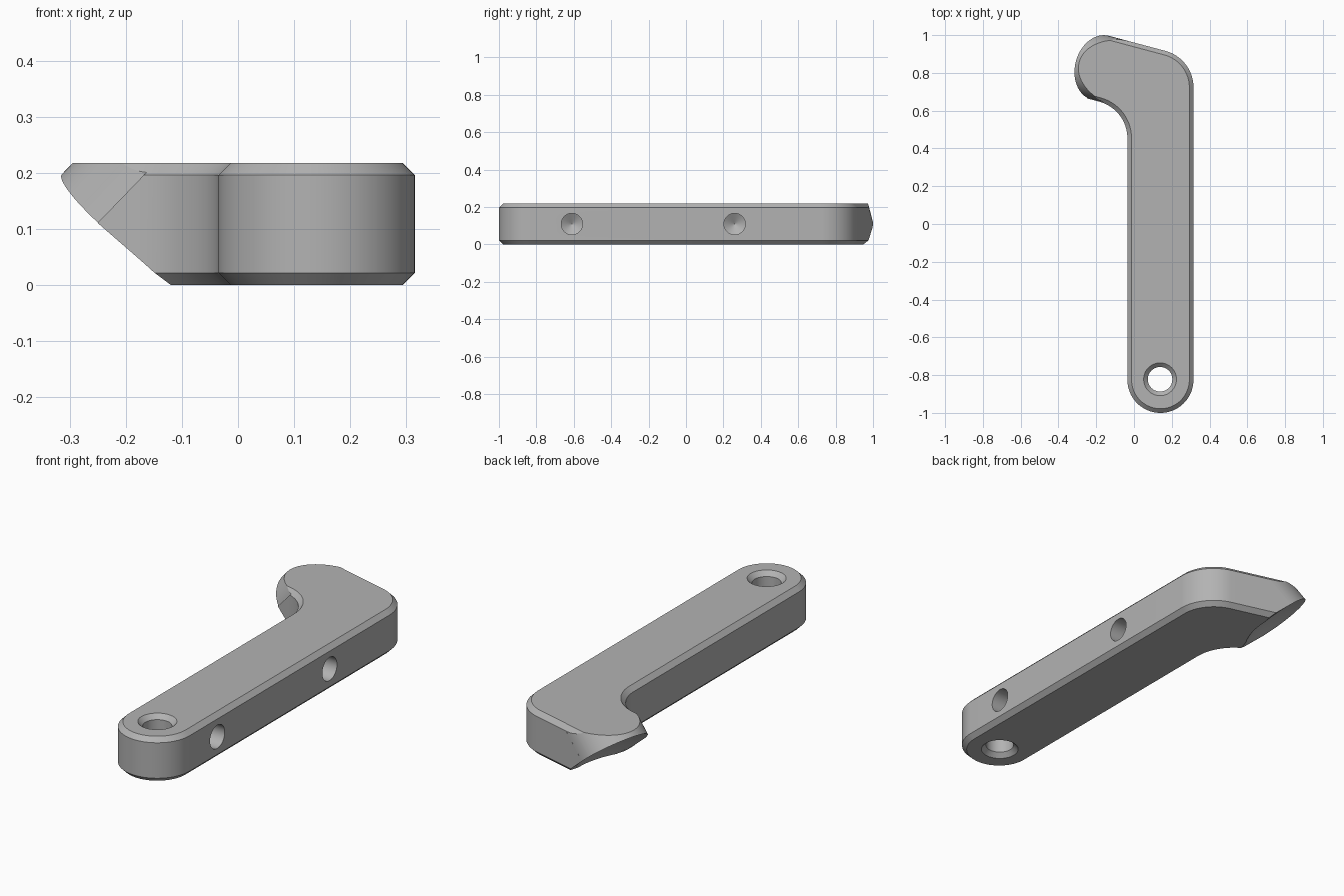
import bpy, bmesh, math
from mathutils import Vector, Matrix

if bpy.data.objects.get("Cube"):
    bpy.data.objects.remove(bpy.data.objects["Cube"], do_unlink=True)

H, R, CH = 0.218, 0.175, 0.022           # thickness, half width, chamfer
grey = bpy.data.materials.new("plain_grey")
grey.use_nodes = True
grey.diffuse_color = (0.45, 0.45, 0.45, 1)
grey.node_tree.nodes["Principled BSDF"].inputs["Base Color"].default_value = grey.diffuse_color


def arc(cx, cy, r, a0, a1, n=24):
    angles = [math.radians(a0 + (a1 - a0) * i / n) for i in range(n + 1)]
    return [(cx + r * math.cos(a), cy + r * math.sin(a)) for a in angles]


def finish(name, bm):
    bmesh.ops.recalc_face_normals(bm, faces=bm.faces)
    mesh = bpy.data.meshes.new(name)
    bm.to_mesh(mesh)
    bm.free()
    mesh.materials.append(grey)
    ob = bpy.data.objects.new(name, mesh)
    bpy.context.collection.objects.link(ob)
    return ob


def prism(bm, base, sweep):
    """Extrude a closed loop of 3D points along a vector."""
    face = bm.faces.new([bm.verts.new(v) for v in base])
    new = bmesh.ops.extrude_face_region(bm, geom=[face])["geom"]
    bmesh.ops.translate(bm, vec=sweep, verts=[g for g in new if isinstance(g, bmesh.types.BMVert)])


def lathe(name, profile, matrix, n=48):
    """Revolve (radius, height) points about z into a closed solid."""
    bm = bmesh.new()
    rings = [[bm.verts.new((r * math.cos(2 * math.pi * i / n), r * math.sin(2 * math.pi * i / n), z))
              for i in range(n)] for r, z in profile]
    for a, b in zip(rings, rings[1:]):
        for i in range(n):
            bm.faces.new((a[i], a[(i + 1) % n], b[(i + 1) % n], b[i]))
    bm.faces.new(rings[0])
    bm.faces.new(rings[-1])
    bm.transform(matrix)
    return finish(name, bm)


def cut(target, cutter):
    cutter.hide_render = True
    mod = target.modifiers.new("cut", 'BOOLEAN')
    mod.operation, mod.solver, mod.object = 'DIFFERENCE', 'EXACT', cutter
    bpy.context.view_layer.objects.active = target
    bpy.ops.object.modifier_apply(modifier=mod.name)
    bpy.data.objects.remove(cutter, do_unlink=True)


# Hook frame: along the hook, across it, and the sloped pad at its end
hook = math.radians(15)
along = Vector((-math.cos(hook), math.sin(hook), 0))
across = Vector((math.sin(hook), math.cos(hook), 0))
up = Vector((0, 0, 1))
pad = Vector((-0.178, 0.827, 0.0875))
slope = math.radians(40)
pad_up = along * math.cos(slope) + up * math.sin(slope)
pad_out = along * math.sin(slope) - up * math.cos(slope)

# Lever bar with round foot and bent hook, chamfered top and bottom
outer_end = pad + across * R + along * 0.3
inner_end = pad - across * R + along * 0.3
outline = (arc(0.14, -0.825, R, 180, 360, 40) + arc(0.115, 0.723, 0.2, 0, 75)
           + [outer_end.xy, inner_end.xy] + arc(-0.235, 0.454, 0.2, 75, 0))
bm = bmesh.new()
prism(bm, [(x, y, 0) for x, y in outline], up * H)
rims = [e for e in bm.edges if abs(e.verts[0].co.z - e.verts[1].co.z) < 1e-5]
bmesh.ops.bevel(bm, geom=rims, offset=CH, offset_type='OFFSET', segments=1, affect='EDGES')
lever = finish("lever_arm", bm)

# Rounded tip: sweep the area outside a half circle along the lean of the tip
rim = arc(0, 0, R, 168, 0, 48)
loop = rim + [(0.3, 0), (0.3, 0.5), (-0.3, 0.5), (-0.3, rim[0][1])]
lean = (along - up).normalized()
bm = bmesh.new()
prism(bm, [pad + across * p + pad_up * u + lean * 0.3 for p, u in loop], lean * -0.7)
cut(lever, finish("tip_cutter", bm))

# Sloped pad face under the tip
bm = bmesh.new()
prism(bm, [pad + across * p + pad_up * u for p, u in
           ((-0.3, -0.3), (0.3, -0.3), (0.3, 0.5), (-0.3, 0.5))], pad_out * 0.5)
cut(lever, finish("pad_cutter", bm))

# Shallow dish in the pad
depth = 0.03
ball = (R * R + depth * depth) / (2 * depth)
bm = bmesh.new()
bmesh.ops.create_uvsphere(bm, u_segments=96, v_segments=64, radius=ball)
bm.transform(Matrix.Translation(pad + pad_out * (ball - depth)) @ pad_out.to_track_quat('Z', 'Y').to_matrix().to_4x4())
cut(lever, finish("dish_cutter", bm))

# Countersunk pivot hole
r, e = 0.065, 0.02
cut(lever, lathe("pivot_cutter", [(r + CH + e, -e), (r, CH), (r, H - CH), (r + CH + e, H + e)],
                 Matrix.Translation((0.138, -0.822, 0))))

# Two drilled side holes with conical bottoms
for y in (-0.61, 0.26):
    turn = Matrix.Translation((0.315, y, H / 2)) @ Matrix.Rotation(-math.pi / 2, 4, 'Y')
    cut(lever, lathe("drill_cutter", [(0.057, -0.05), (0.057, 0.12), (0.0005, 0.154)], turn))

# Smooth shading with sharp chamfer edges
bpy.ops.object.select_all(action='DESELECT')
lever.select_set(True)
bpy.context.view_layer.objects.active = lever
bpy.ops.object.shade_smooth_by_angle(angle=math.radians(25))
